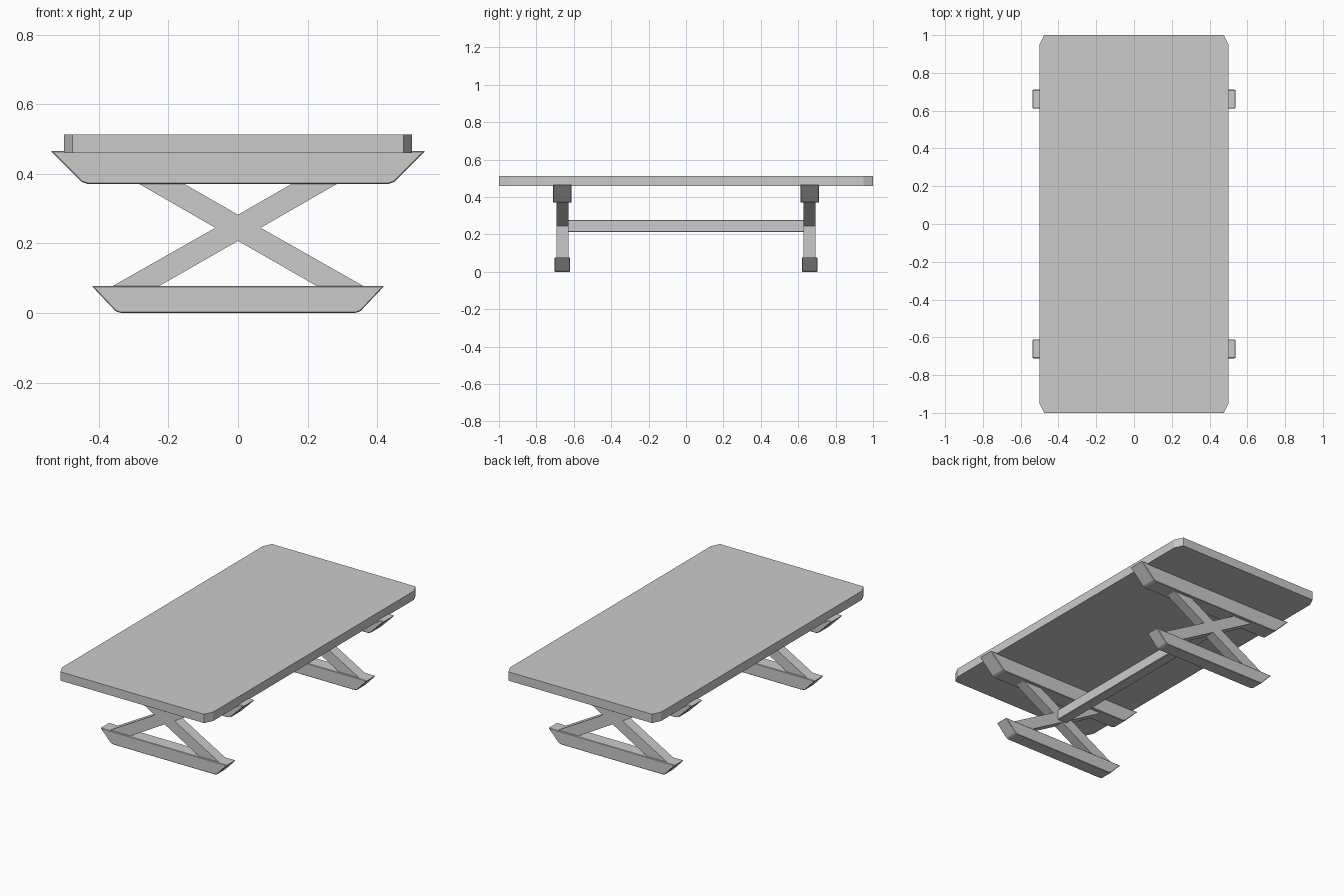
import bpy, bmesh

if "Cube" in bpy.data.objects:
    bpy.data.objects.remove(bpy.data.objects["Cube"])


def prism(name, pts, lo, hi, axis, bevel=0.0):
    """Extrude a 2D profile: axis 'Y' takes (x, z) points, axis 'Z' takes (x, y)."""
    bm = bmesh.new()
    place = (lambda a, b, h: (a, h, b)) if axis == 'Y' else (lambda a, b, h: (a, b, h))
    face = bm.faces.new([bm.verts.new(place(a, b, lo)) for a, b in pts])
    ext = bmesh.ops.extrude_face_region(bm, geom=[face])
    verts = [v for v in ext['geom'] if isinstance(v, bmesh.types.BMVert)]
    offset = (0, hi - lo, 0) if axis == 'Y' else (0, 0, hi - lo)
    bmesh.ops.translate(bm, verts=verts, vec=offset)
    bmesh.ops.recalc_face_normals(bm, faces=bm.faces)
    if bevel:
        bmesh.ops.bevel(bm, geom=bm.edges[:], offset=bevel, segments=1,
                        profile=0.5, affect='EDGES')
    me = bpy.data.meshes.new(name)
    bm.to_mesh(me)
    bm.free()
    ob = bpy.data.objects.new(name, me)
    bpy.context.collection.objects.link(ob)
    return ob


def mirrored(half):
    """Close a right-hand half profile by mirroring it across x = 0."""
    return half + [(-x, z) for x, z in reversed(half) if x > 1e-6]


# Table top with clipped corners
prism("table_top", mirrored([(0.475, -1), (0.5, -0.95), (0.5, 0.95), (0.475, 1)]),
      0.46, 0.513, 'Z')

# Profiles for the trestle: top beam, foot and crossed legs
beam = mirrored([(0.43, 0.371), (0.449, 0.377), (0.539, 0.467)])
foot = mirrored([(0.338, 0.001), (0.352, 0.006), (0.42, 0.078)])
cross = mirrored([(0.0, 0.208), (0.232, 0.075), (0.366, 0.075), (0.065, 0.2455),
                  (0.290, 0.375), (0.160, 0.375), (0.0, 0.283)])

for side, y in (("front", -0.661), ("back", 0.661)):
    prism(side + "_top_beam", beam, y - 0.05, y + 0.05, 'Y', 0.003)
    prism(side + "_foot", foot, y - 0.041, y + 0.041, 'Y', 0.0025)
    prism(side + "_cross_legs", cross, y - 0.032, y + 0.032, 'Y')

# Long stretcher joining the two crosses
prism("stretcher", mirrored([(0.032, 0.213), (0.032, 0.277)]), -0.64, 0.64, 'Y', 0.003)

# Stand the model exactly on the floor
low = min(v.co.z for o in bpy.data.objects for v in o.data.vertices)
for o in bpy.data.objects:
    o.location.z -= low
